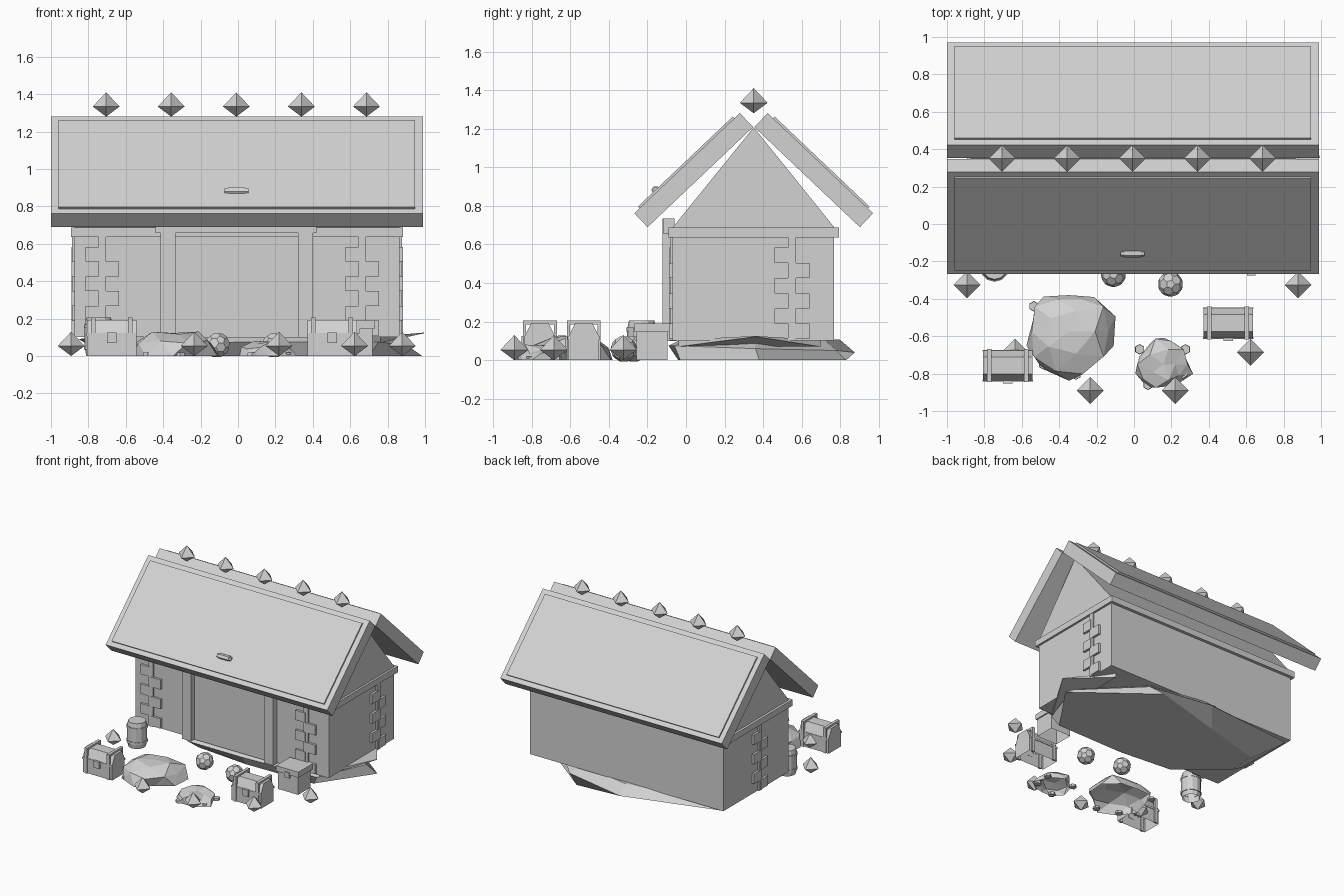
import bpy, bmesh, math, random
from mathutils import Vector, Matrix

random.seed(4)
cube = bpy.data.objects.get("Cube")
if cube:
    bpy.data.objects.remove(cube, do_unlink=True)

grey = bpy.data.materials.new("plain grey")
grey.use_nodes = True
grey.diffuse_color = (0.645, 0.645, 0.645, 1)
grey.node_tree.nodes["Principled BSDF"].inputs["Base Color"].default_value = (0.645, 0.645, 0.645, 1)


def finish(name, bm, hollow=False):
    """Turn the bmesh into an object; hollow leaves the underside open."""
    bmesh.ops.recalc_face_normals(bm, faces=bm.faces)
    if hollow:
        under = [f for f in bm.faces if all(v.co.z < 0.001 for v in f.verts)]
        bmesh.ops.delete(bm, geom=under, context="FACES")
    mesh = bpy.data.meshes.new(name)
    bm.to_mesh(mesh)
    bm.free()
    mesh.materials.append(grey)
    obj = bpy.data.objects.new(name, mesh)
    bpy.context.collection.objects.link(obj)


def add_box(bm, x, y, z):
    size = Matrix.Diagonal((x[1] - x[0], y[1] - y[0], z[1] - z[0], 1))
    mid = Vector((sum(x), sum(y), sum(z))) / 2
    bmesh.ops.create_cube(bm, size=1, matrix=Matrix.Translation(mid) @ size)


def box(name, x, y, z, hollow=False):
    bm = bmesh.new()
    add_box(bm, x, y, z)
    finish(name, bm, hollow)


def loft(bm, rings):
    loops = [[bm.verts.new(p) for p in ring] for ring in rings]
    n = len(loops[0])
    for a, b in zip(loops, loops[1:]):
        for i in range(n):
            bm.faces.new((a[i], a[(i + 1) % n], b[(i + 1) % n], b[i]))
    bm.faces.new(loops[0][::-1])
    bm.faces.new(loops[-1])


def prism(name, profile, x0, x1, hollow=False):
    """Extrude a (y, z) profile along x."""
    bm = bmesh.new()
    loft(bm, [[(x, y, z) for y, z in profile] for x in (x0, x1)])
    finish(name, bm, hollow)


MID = 0.351   # ridge line in y
CX = -0.007   # house centre in x

# House body, trim and gable
box("walls", (-0.873, 0.864), (-0.07, 0.768), (0.103, 0.64))
box("wall_trim", (-0.893, 0.881), (-0.092, 0.793), (0.637, 0.687))
prism("gable", [(-0.07, 0.687), (0.77, 0.687), (MID, 1.207)], -0.873, 0.864)

# Roof slabs with raised panels, mirrored across the ridge
along = Vector((0.545, 0.517)).normalized()
out = Vector((-along.y, along.x))
for side, label in ((1, "front"), (-1, "back")):
    def slab(name, start, end, low, high, x0, x1):
        base = Vector((-0.268, 0.762))
        pts = [base + along * s + out * h for s, h in
               ((start, low), (end, low), (end, high), (start, high))]
        prism(name, [(MID + side * (p.x - MID), p.y) for p in pts], x0, x1)
    slab(label + "_roof", 0, 0.754, -0.1, 0, -1, 0.988)
    slab(label + "_roof_panel", 0.037, 0.715, -0.01, 0.012, -0.96, 0.945)

# Small bar on the front roof
bm = bmesh.new()
for radius, length in ((0.017, 0.126), (0.023, 0.09)):
    turn = Matrix.Translation((-0.008, -0.157, 0.881)) @ Matrix.Rotation(math.pi / 2, 4, "Y")
    bmesh.ops.create_cone(bm, segments=6, radius1=radius, radius2=radius, depth=length,
                          cap_ends=True, matrix=turn)
finish("roof_bar", bm)

# Door frame
for x in (-0.415, 0.32):
    box("door_post", (x, x + 0.08), (-0.122, -0.06), (0.1, 0.735))
box("door_lintel", (-0.44, 0.42), (-0.118, -0.06), (0.658, 0.735))
box("door", (-0.335, 0.32), (-0.08, -0.05), (0.1, 0.66))


# Toothed stone strips: a thin column with blocks alternating left and right
def stone_strip(name, place):
    bm = bmesh.new()
    add_box(bm, (-0.02, 0.02), (-0.014, 0.01), (0.103, 0.638))
    for i in range(6):
        z = 0.11 + i * 0.079
        x = (0, 0.09) if i % 2 == 0 else (-0.09, 0)
        add_box(bm, x, (-0.018, 0.01), (z, z + 0.079))
    bm.transform(place)
    finish(name, bm)


stone_strip("front_right_stones", Matrix.Translation((-0.725, -0.07, 0)))
stone_strip("front_left_stones", Matrix.Translation((0.665, -0.07, 0)))
stone_strip("left_side_stones", Matrix.Translation((0.864, 0.55, 0)) @ Matrix.Rotation(math.pi / 2, 4, "Z"))
stone_strip("right_side_stones", Matrix.Translation((-0.873, 0.31, 0)) @ Matrix.Rotation(-math.pi / 2, 4, "Z"))

# Rough ground slab under the house
base = ((0.985, 0.38), (0.7, -0.03), (0.1, -0.04), (-0.35, 0.0),
        (-0.7, 0.28), (-0.7, 0.52), (-0.2, 0.66), (0.4, 0.83))
rim = ((0.9, 0.36, 0.06), (0.75, -0.06, 0.075), (0.1, -0.09, 0.075), (-0.4, -0.08, 0.07),
       (-0.84, 0.25, 0.09), (-0.85, 0.74, 0.09), (-0.02, 0.875, 0.04), (0.5, 0.78, 0.05))
bm = bmesh.new()
loft(bm, [[(x, y, 0) for x, y in base], rim,
          [(x * 0.88, MID + (y - MID) * 0.85, 0.108) for x, y, z in rim]])
finish("ground_slab", bm)

# Pointed shard rising from the slab
bm = bmesh.new()
tip, root_a, root_b = (Vector(p) for p in ((0.995, 0.36, 0.122), (0.76, -0.04, 0.07), (0.76, 0.7, 0.07)))
lift = Vector((0, 0, 0.035))
loft(bm, [[tip, root_a, root_b], [tip + lift * 0.1, root_a + lift, root_b + lift]])
finish("ground_shard", bm)


# Octahedral crystals on the ridge and around the yard
def crystal(name, x, y, z):
    bm = bmesh.new()
    for depth, r1, r2, h in ((0.054, 0, 0.072, 0.027), (0.076, 0.072, 0, 0.092)):
        bmesh.ops.create_cone(bm, segments=4, radius1=r1, radius2=r2, depth=depth,
                              matrix=Matrix.Translation((x, y, z + h)))
    bmesh.ops.remove_doubles(bm, verts=bm.verts, dist=0.001)
    finish(name, bm)


for i in range(5):
    crystal("ridge_crystal", -0.705 + i * 0.348, MID, 1.28)
for x, y in ((0.885, -0.325), (0.63, -0.685), (0.227, -0.89)):
    for s in (-1, 1):
        crystal("yard_crystal", CX + s * x, y, 0)


# Chests with chamfered lids, square strap frames and latch
def chest(x, y):
    lid = [(y - 0.08, 0), (y + 0.08, 0), (y + 0.08, 0.122), (y + 0.045, 0.192),
           (y - 0.045, 0.192), (y - 0.08, 0.122)]
    prism("chest_body", lid, x - 0.132, x + 0.132, hollow=True)
    bm = bmesh.new()
    for s in (-0.1, 0.1):
        span = (x + s - 0.012, x + s + 0.012)
        add_box(bm, span, (y - 0.088, y + 0.088), (0.186, 0.205))
        add_box(bm, span, (y - 0.088, y - 0.072), (0, 0.19))
        add_box(bm, span, (y + 0.072, y + 0.088), (0, 0.19))
    finish("chest_straps", bm)
    for s in (-1, 1):
        edges = sorted((y + s * 0.078, y + s * 0.084))
        box("chest_rim", (x - 0.135, x + 0.135), edges, (0.108, 0.122))
    box("chest_latch", (x - 0.025, x + 0.025), (y - 0.096, y - 0.078), (0.07, 0.125))


chest(-0.675, -0.757)
chest(0.503, -0.53)

# Crate with lid
box("crate", (0.537, 0.72), (-0.257, -0.097), (0, 0.15), hollow=True)
box("crate_lid", (0.528, 0.729), (-0.267, -0.088), (0.145, 0.19))
box("crate_latch", (0.605, 0.65), (-0.275, -0.25), (0.12, 0.165))

# Barrel with hoops
bm = bmesh.new()
profile = ((0, 0.066), (0.035, 0.073), (0.035, 0.079), (0.055, 0.079), (0.055, 0.075),
           (0.15, 0.075), (0.15, 0.079), (0.17, 0.079), (0.17, 0.073), (0.205, 0.066))
loft(bm, [[(-0.745 + r * math.cos(a * math.tau / 12), -0.23 + r * math.sin(a * math.tau / 12), z)
           for a in range(12)] for z, r in profile])
finish("barrel", bm, hollow=True)


# Faceted boulders open underneath, ringed by pebbles
def boulder(x, y, radius, height, pebbles):
    bm = bmesh.new()
    bmesh.ops.create_icosphere(bm, subdivisions=2, radius=1)
    for v in bm.verts:
        v.co *= random.uniform(0.78, 1.14)
        v.co = Vector((x + v.co.x * radius, y + v.co.y * radius, max(0, min(v.co.z, 0.95) * height)))
    bmesh.ops.remove_doubles(bm, verts=bm.verts, dist=0.001)
    finish("boulder", bm, hollow=True)
    for px, py in pebbles:
        bm = bmesh.new()
        bmesh.ops.create_cone(bm, segments=6, radius1=0.028, radius2=0.026, depth=0.02, cap_ends=True,
                              matrix=Matrix.Translation((px, py, 0.01)))
        finish("pebble", bm)


boulder(-0.347, -0.575, 0.24, 0.14, ((-0.535, -0.44), (-0.31, -0.805), (-0.485, -0.75)))
boulder(0.158, -0.75, 0.15, 0.085, ((0.03, -0.67), (0.275, -0.67), (0.075, -0.86), (0.26, -0.8)))

# Faceted balls: an icosahedron with its corners cut off
for x, y in ((-0.11, -0.27), (0.195, -0.322)):
    bm = bmesh.new()
    bmesh.ops.create_icosphere(bm, subdivisions=1, radius=0.078)
    cuts = [e.verts[i].co.lerp(e.verts[1 - i].co, 1 / 3) for e in bm.edges for i in (0, 1)]
    bm.clear()
    for c in cuts:
        bm.verts.new(c + Vector((x, y, 0.058)))
    bmesh.ops.convex_hull(bm, input=bm.verts)
    bmesh.ops.dissolve_limit(bm, angle_limit=0.05, verts=bm.verts, edges=bm.edges)
    finish("faceted_ball", bm)
